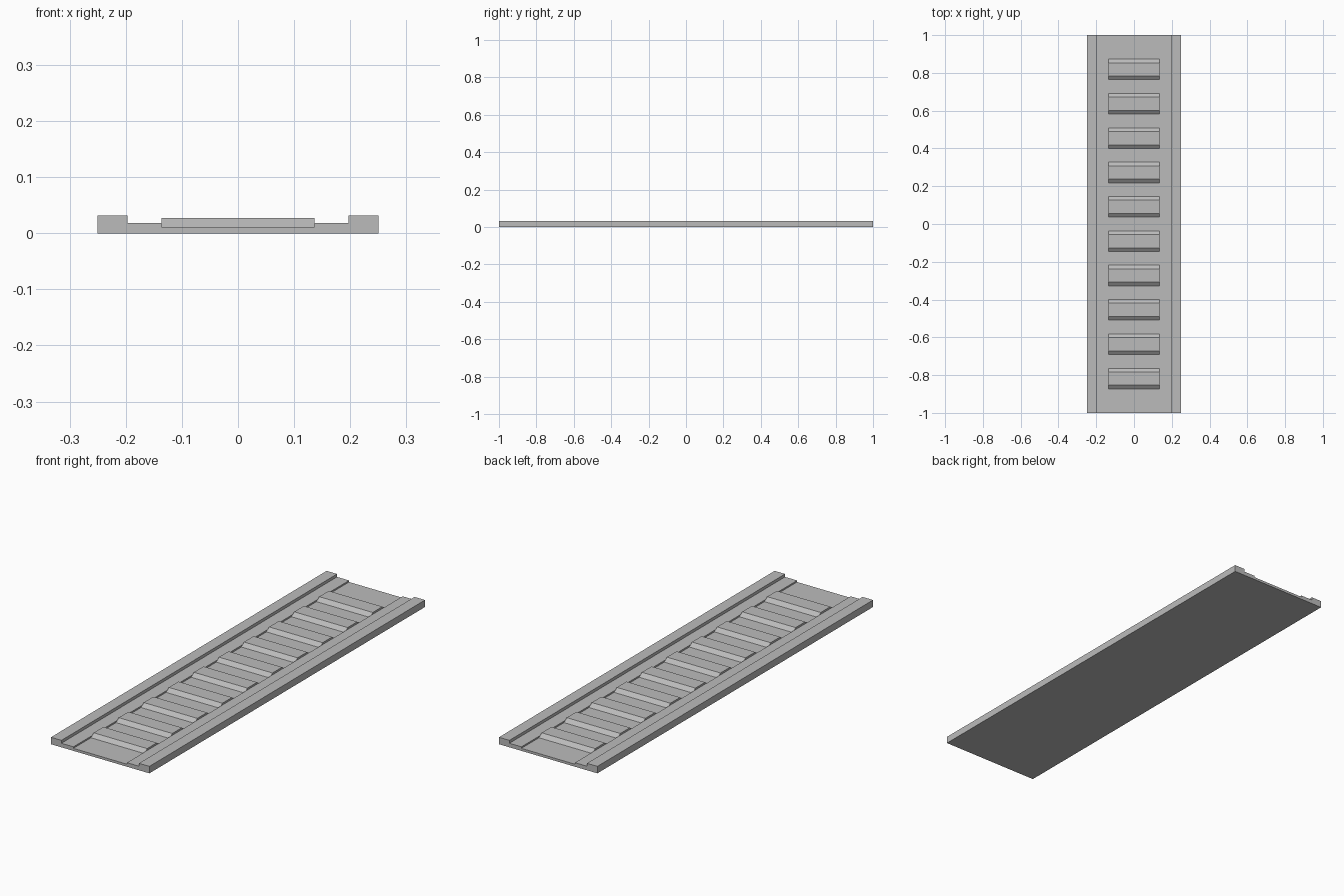
import bpy
import bmesh
from mathutils import Vector

cube = bpy.data.objects.get("Cube")
if cube:
    bpy.data.objects.remove(cube, do_unlink=True)

# Single plain grey
grey = bpy.data.materials.new("plain_grey")
grey.use_nodes = True
colour = (0.5, 0.5, 0.5, 1)
grey.diffuse_color = colour
grey.node_tree.nodes["Principled BSDF"].inputs["Base Color"].default_value = colour

HALF_LENGTH = 1.0
HALF_WIDTH = 0.25
RAIL_INNER = 0.197
CHANNEL = 0.136
RAIL_TOP, LEDGE_TOP, FLOOR_TOP, SLAT_TOP = 0.032, 0.0185, 0.0115, 0.027
SLAT_COUNT = 10
SPACING = 2 / 11


def extrude_profile(name, points, direction):
    """Close a profile and sweep it along a direction."""
    bm = bmesh.new()
    face = bm.faces.new([bm.verts.new(p) for p in points])
    swept = bmesh.ops.extrude_face_region(bm, geom=[face])
    verts = [g for g in swept["geom"] if isinstance(g, bmesh.types.BMVert)]
    bmesh.ops.translate(bm, verts=verts, vec=Vector(direction))
    bmesh.ops.recalc_face_normals(bm, faces=bm.faces)
    mesh = bpy.data.meshes.new(name)
    bm.to_mesh(mesh)
    bm.free()
    mesh.materials.append(grey)
    obj = bpy.data.objects.new(name, mesh)
    bpy.context.collection.objects.link(obj)
    return obj


# Base tray: raised rails, ledges and a sunken channel, mirrored across x
half = [(HALF_WIDTH, 0), (HALF_WIDTH, RAIL_TOP), (RAIL_INNER, RAIL_TOP),
        (RAIL_INNER, LEDGE_TOP), (CHANNEL, LEDGE_TOP), (CHANNEL, FLOOR_TOP)]
outline = half + [(-x, z) for x, z in reversed(half)]
extrude_profile("base_tray", [(x, -HALF_LENGTH, z) for x, z in outline],
                (0, 2 * HALF_LENGTH, 0))

# Row of slats with sloped front and back
slat = [(-0.0545, FLOOR_TOP), (-0.035, SLAT_TOP), (0.035, SLAT_TOP), (0.0545, FLOOR_TOP)]
for i in range(SLAT_COUNT):
    centre = (i - (SLAT_COUNT - 1) / 2) * SPACING
    extrude_profile(f"slat_{i + 1}", [(-CHANNEL, centre + y, z) for y, z in slat],
                    (2 * CHANNEL, 0, 0))
